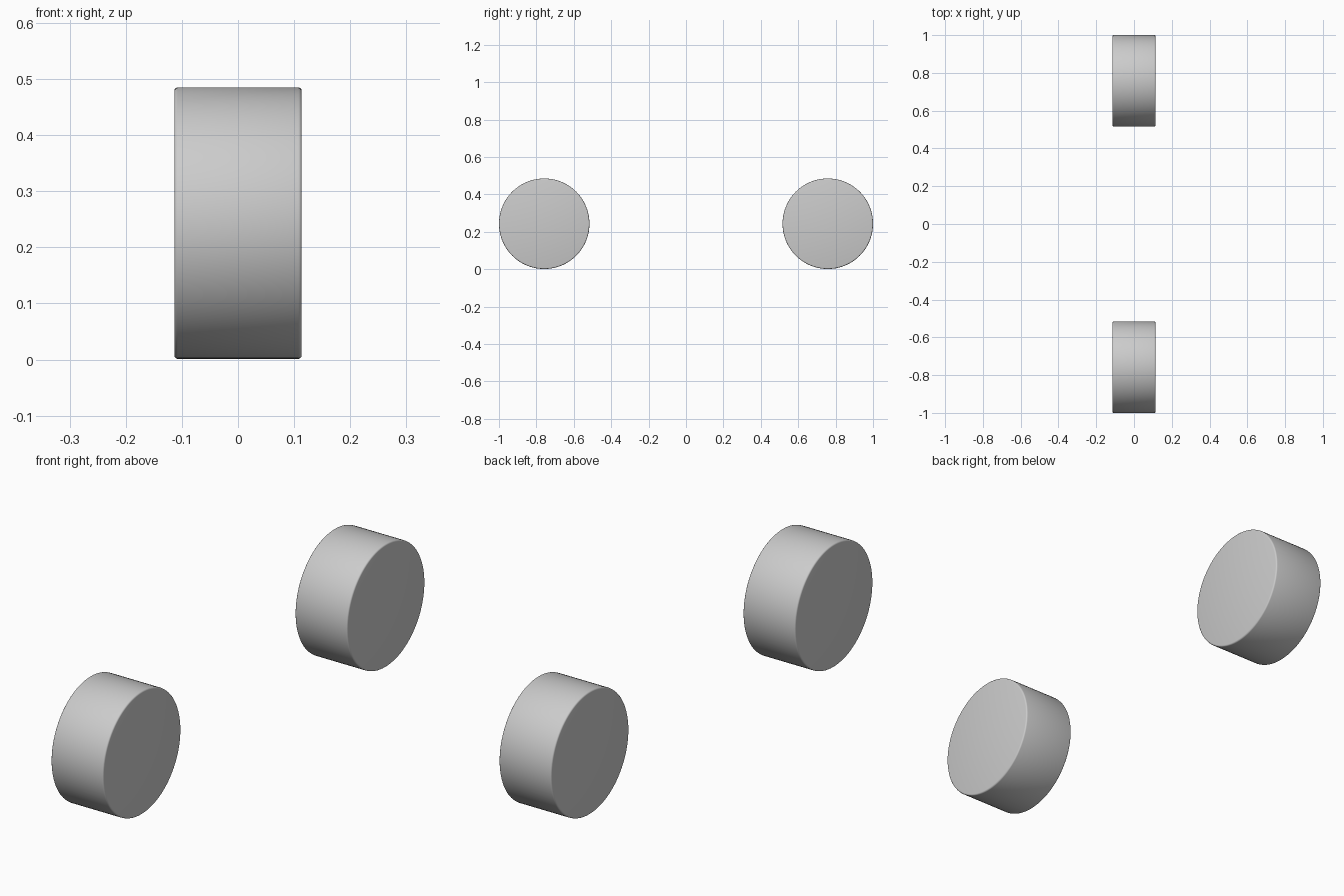
import bpy
from math import radians, pi

if "Cube" in bpy.data.objects:
    bpy.data.objects.remove(bpy.data.objects["Cube"])

RADIUS, WIDTH, SPACING = 0.242, 0.227, 0.758


def make_wheel(name, y):
    # Solid disc lying along x, with finely rounded rims
    bpy.ops.mesh.primitive_cylinder_add(
        vertices=96, radius=RADIUS, depth=WIDTH,
        location=(0, y, RADIUS + 0.001), rotation=(0, pi / 2, 0))
    wheel = bpy.context.object
    wheel.name = name
    bevel = wheel.modifiers.new("rim_rounding", 'BEVEL')
    bevel.width = 0.006
    bevel.segments = 3
    bevel.limit_method = 'ANGLE'
    bevel.angle_limit = radians(40)
    bpy.ops.object.modifier_apply(modifier=bevel.name)
    bpy.ops.object.shade_smooth_by_angle(angle=radians(35))
    return wheel


# Front and rear wheels
for name, side in (("front_wheel", -1), ("rear_wheel", 1)):
    make_wheel(name, side * SPACING)
